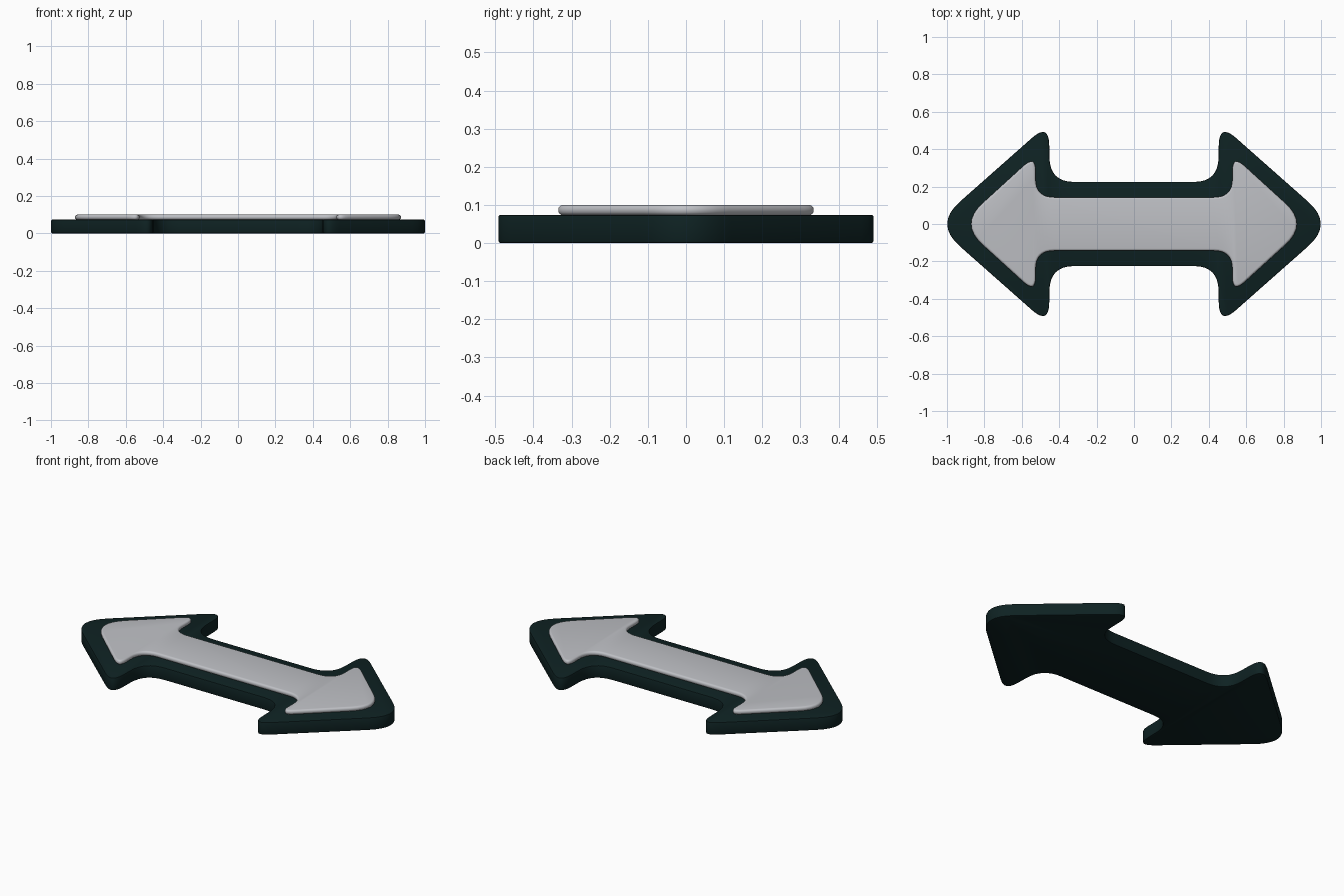
import bpy, bmesh, math
from mathutils import Vector

if "Cube" in bpy.data.objects:
    bpy.data.objects.remove(bpy.data.objects["Cube"])

def material(name, rgb):
    m = bpy.data.materials.new(name)
    m.diffuse_color = (*rgb, 1)
    m.use_nodes = True
    m.node_tree.nodes["Principled BSDF"].inputs["Base Color"].default_value = m.diffuse_color
    return m

def rounded_outline(tip, barb, notch, steps=8):
    """Double arrow outline; each corner is (x, y, trim length)."""
    def flip(c, sx, sy):
        return (c[0] * sx, c[1] * sy, c[2])
    corners = [tip, barb, notch, flip(notch, -1, 1), flip(barb, -1, 1),
               flip(tip, -1, 1), flip(barb, -1, -1), flip(notch, -1, -1),
               flip(notch, 1, -1), flip(barb, 1, -1)]
    pts = []
    for i, (x, y, trim) in enumerate(corners):
        c = Vector((x, y))
        a, b = (Vector(corners[j % len(corners)][:2]) for j in (i - 1, i + 1))
        p, q = c + (a - c).normalized() * trim, c + (b - c).normalized() * trim
        for k in range(steps + 1):
            t = k / steps
            pts.append(p * (1 - t) ** 2 + c * 2 * t * (1 - t) + q * t * t)
    return pts

def slab(name, outline, z0, z1, bevel, segments, mat):
    """Extrude an outline and round its top and bottom rims."""
    bm = bmesh.new()
    face = bm.faces.new([bm.verts.new((p.x, p.y, z0)) for p in outline])
    ext = bmesh.ops.extrude_face_region(bm, geom=[face])
    for v in ext["geom"]:
        if isinstance(v, bmesh.types.BMVert):
            v.co.z = z1
    bmesh.ops.recalc_face_normals(bm, faces=bm.faces)
    me = bpy.data.meshes.new(name)
    bm.to_mesh(me)
    bm.free()
    me.materials.append(mat)
    ob = bpy.data.objects.new(name, me)
    bpy.context.collection.objects.link(ob)
    mod = ob.modifiers.new("rim", "BEVEL")
    mod.width, mod.segments = bevel, segments
    mod.limit_method, mod.angle_limit = "ANGLE", math.radians(60)
    mod.use_clamp_overlap = False
    bpy.context.view_layer.objects.active = ob
    ob.select_set(True)
    bpy.ops.object.modifier_apply(modifier="rim")
    bpy.ops.object.shade_smooth_by_angle(angle=math.radians(40))
    ob.select_set(False)
    return ob

dark = material("dark teal", (0.0045, 0.016, 0.0165))
grey = material("light grey", (0.52, 0.53, 0.56))

# Thick backing plate
slab("backing_plate",
     rounded_outline((1.066, 0, 0.18), (0.455, 0.54, 0.12), (0.45, 0.225, 0.13)),
     0, 0.074, 0.006, 2, dark)

# Raised inlay with a fully rounded edge
slab("arrow_inlay",
     rounded_outline((0.932, 0, 0.165), (0.525, 0.371, 0.09), (0.527, 0.143, 0.1)),
     0.073, 0.1, 0.012, 4, grey)
